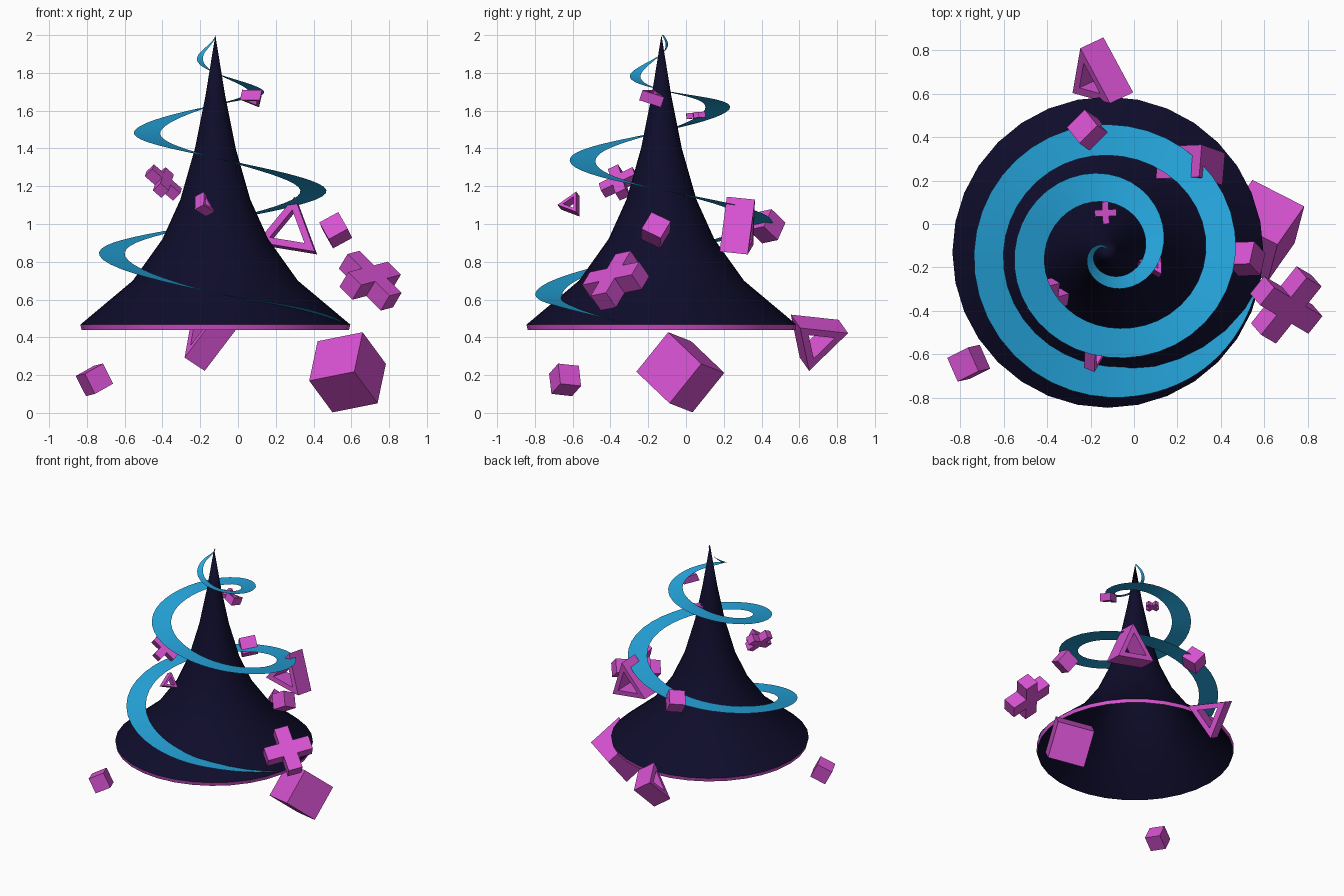
import bpy, bmesh, math
from mathutils import Matrix, Vector

cube = bpy.data.objects.get("Cube")
if cube:
    bpy.data.objects.remove(cube, do_unlink=True)


def material(name, rgb):
    m = bpy.data.materials.new(name)
    m.use_nodes = True
    m.diffuse_color = (*rgb, 1)
    m.node_tree.nodes["Principled BSDF"].inputs["Base Color"].default_value = (*rgb, 1)
    return m


navy = material("dark navy", (0.0045, 0.0038, 0.024))
cyan = material("ribbon blue", (0.019, 0.38, 0.72))
pink = material("magenta", (0.68, 0.085, 0.64))
CENTRE = Vector((-0.12, -0.13, 0))


def make(name, bm, mats, matrix=Matrix(), recalc=True):
    if recalc:
        bmesh.ops.recalc_face_normals(bm, faces=bm.faces)
    mesh = bpy.data.meshes.new(name)
    bm.to_mesh(mesh)
    bm.free()
    ob = bpy.data.objects.new(name, mesh)
    for m in mats:
        mesh.materials.append(m)
    ob.matrix_world = matrix
    bpy.context.collection.objects.link(ob)
    return ob


def smooth(ob):
    bpy.ops.object.select_all(action='DESELECT')
    ob.select_set(True)
    bpy.context.view_layer.objects.active = ob
    bpy.ops.object.shade_smooth_by_angle(angle=math.radians(35))


def frame_of(centre, u, v):
    """Placement whose local x follows u and local y leans towards v."""
    u = Vector(u).normalized()
    v = Vector(v)
    v = (v - u * v.dot(u)).normalized()
    rot = Matrix((u, v, u.cross(v))).transposed().to_4x4()
    return Matrix.Translation(centre) @ rot


# Flared hollow cone: outer skin, rim band, inner skin
SIDES = 32
skin = [(0.715, 0.467), (0.437, 0.70), (0.28, 0.92), (0.185, 1.13),
        (0.108, 1.40), (0.052, 1.68), (0.0, 2.0)]
inner = [(r * 0.99, z - 0.028) for r, z in skin]
bm = bmesh.new()
profile = [bm.verts.new((r, 0, z)) for r, z in inner[::-1] + skin]
edges = [bm.edges.new(pair) for pair in zip(profile, profile[1:])]
bmesh.ops.spin(bm, geom=profile + edges, cent=(0, 0, 0), axis=(0, 0, 1),
               angle=math.tau, steps=SIDES, use_duplicate=False)
bmesh.ops.remove_doubles(bm, verts=bm.verts, dist=0.0005)
for f in bm.faces:
    zs = [v.co.z for v in f.verts]
    f.material_index = int(max(zs) < 0.5)
smooth(make("cone_body", bm, [navy, pink], Matrix.Translation(CENTRE)))

# Spiral ribbon: angle in degrees, outer radius, inner radius, height
keys = [(-14, .705, .70, .475), (-50, .695, .60, .56), (-90, .667, .524, .635),
        (-180, .616, .48, .85), (-270, .588, .446, 1.01), (-360, .588, .45, 1.18),
        (-450, .483, .345, 1.35), (-540, .43, .29, 1.49), (-630, .36, .23, 1.63),
        (-720, .25, .17, 1.71), (-810, .16, .105, 1.8), (-900, .087, .06, 1.9),
        (-990, .012, .002, 2.0)]
keys = [Vector(k) for k in keys]


def spline(points, steps):
    ends = [2 * points[0] - points[1]] + points + [2 * points[-1] - points[-2]]
    for a, b, c, d in zip(ends, ends[1:], ends[2:], ends[3:]):
        for i in range(steps):
            t = i / steps
            yield (b + (c - a) * t / 2 + (a - 2.5 * b + 2 * c - d / 2) * t ** 2
                   + (1.5 * (b - c) + (d - a) / 2) * t ** 3)
    yield points[-1]


bm = bmesh.new()
last = None
for angle, outer, inside, z in spline(keys, 10):
    a = math.radians(angle)
    row = [bm.verts.new((r * math.cos(a), r * math.sin(a), z)) for r in (inside, outer)]
    if last:
        bm.faces.new((last[0], row[0], row[1], last[1]))
    last = row
smooth(make("spiral_ribbon", bm, [cyan], Matrix.Translation(CENTRE), recalc=False))


# Floating cubes
def block(name, centre, size, u, v):
    bm = bmesh.new()
    bmesh.ops.create_cube(bm, size=size)
    make(name, bm, [pink], frame_of(centre, u, v))


block("large_cube", (0.58, -0.03, 0.215), 0.272, (45, -23, 9), (6, 33, 39))
block("low_cube", (-0.76, -0.64, 0.175), 0.12, (0.8, 0.4, 0.45), (0.4, -0.9, 0.1))
block("side_cube", (0.517, -0.16, 0.967), 0.115, (0.2, 0.88, -0.42), (-0.45, 0.4, 0.8))
block("back_cube", (-0.208, 0.428, 0.988), 0.118, (0.7, 0.7, 0.15), (0.5, -0.6, 0.6))


# Floating triangular frames: one corner along point, thickness along axis
def triangle(name, centre, radius, depth, point, axis, hole=0.55):
    bm = bmesh.new()
    rings = []
    for r, h in ((radius, -depth / 2), (radius, depth / 2),
                 (radius * hole, depth / 2), (radius * hole, -depth / 2)):
        rings.append([bm.verts.new((h, r * math.cos(a), r * math.sin(a)))
                      for a in (0, math.tau / 3, 2 * math.tau / 3)])
    for p, q in zip(rings, rings[1:] + rings[:1]):
        for i in range(3):
            j = (i + 1) % 3
            bm.faces.new((p[i], p[j], q[j], q[i]))
    make(name, bm, [pink], frame_of(centre, axis, point))


triangle("side_triangle", (0.275, 0.275, 0.96), 0.18, 0.15,
         (0.17, 0.1, 0.98), (0.08, 0.98, -0.1), 0.6)
triangle("back_triangle", (-0.16, 0.68, 0.40), 0.167, 0.137,
         (-0.42, -0.32, -0.86), (0.77, 0.36, -0.51))
triangle("front_triangle", (-0.185, -0.605, 1.10), 0.07, 0.057,
         (0, -1, 0), (0.75, -0.3, 0.4))
triangle("top_triangle", (0.085, -0.18, 1.67), 0.07, 0.057,
         (-1, 0, 0.1), (0.2, 0.3, 0.9))


# Floating crosses: arms along u and v
def cross(name, centre, length, width, u, v):
    bm = bmesh.new()
    l, w = length / 2, width / 2
    outline = []
    for turn in range(4):
        rot = Matrix.Rotation(turn * math.pi / 2, 3, 'Z')
        outline += [rot @ Vector(p) for p in ((l, -w, -w), (l, w, -w), (w, w, -w))]
    base = bm.faces.new([bm.verts.new(p) for p in outline])
    grown = bmesh.ops.extrude_face_region(bm, geom=[base], use_keep_orig=True)
    bmesh.ops.translate(bm, vec=(0, 0, width),
                        verts=[g for g in grown["geom"] if isinstance(g, bmesh.types.BMVert)])
    make(name, bm, [pink], frame_of(centre, u, v))


cross("large_cross", (0.70, -0.372, 0.70), 0.34, 0.105, (0.22, -0.13, -0.22), (0.12, 0.28, 0.12))
cross("left_cross", (-0.395, -0.355, 1.22), 0.2, 0.06, (0.15, 0.04, -0.13), (0.05, 0.16, 0.05))
cross("small_cross", (-0.13, 0.052, 1.575), 0.1, 0.03, (1, 0.05, 0.05), (0, 1, 0.1))
